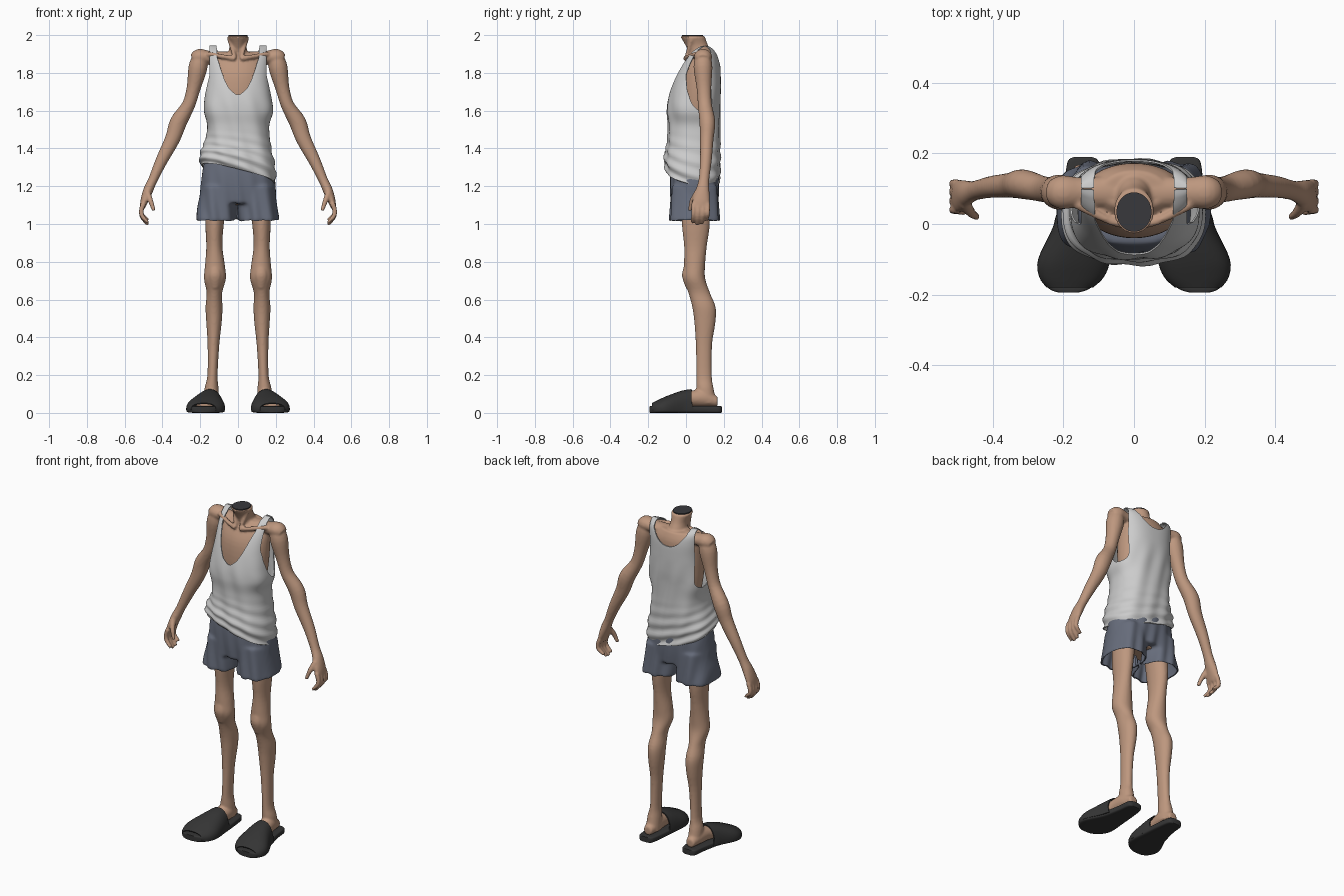
import bpy, bmesh, math
from mathutils import Vector


def material(name, rgb):
    m = bpy.data.materials.new(name)
    m.diffuse_color = (*rgb, 1)
    return m


SKIN = material("skin", (0.51, 0.31, 0.21))
WHITE = material("shirt_white", (0.60, 0.60, 0.60))
BLUE = material("shorts_grey_blue", (0.135, 0.152, 0.20))
BLACK = material("slipper_black", (0.035, 0.035, 0.035))
DARK = material("neck_dark", (0.04, 0.04, 0.045))


def spline(pts, k):
    """Catmull-Rom interpolation of station tuples."""
    out = []
    for i in range(len(pts) - 1):
        p0, p1, p2 = pts[max(i - 1, 0)], pts[i], pts[i + 1]
        p3 = pts[min(i + 2, len(pts) - 1)]
        for j in range(k):
            t = j / k
            out.append([0.5 * (2 * b + (c - a) * t + (2 * a - 5 * b + 4 * c - d) * t * t
                               + (3 * b - a - 3 * c + d) * t ** 3)
                        for a, b, c, d in zip(p0, p1, p2, p3)])
    return out + [list(pts[-1])]


def loft(bm, stations, axis=None, n=24, e=2.0, k=4, caps=True, side=1):
    """Skin superellipse rings (x, y, z, a, b) along a path."""
    st = spline(stations, k)
    rings = []
    for i, s in enumerate(st):
        c = Vector(s[:3])
        t = axis or (Vector(st[min(i + 1, len(st) - 1)][:3]) - Vector(st[max(i - 1, 0)][:3]))
        t = Vector(t).normalized()
        ref = Vector((0, 1, 0)) if abs(t.y) < 0.8 else Vector((0, 0, 1))
        A = ref.cross(t).normalized()
        B = t.cross(A)
        ring = []
        for j in range(n):
            w = 2 * math.pi * j / n
            u, v = math.cos(w), math.sin(w)
            p = c + A * (s[3] * math.copysign(abs(u) ** (2 / e), u)) \
                  + B * (s[4] * math.copysign(abs(v) ** (2 / e), v))
            p.x *= side
            ring.append(bm.verts.new(p))
        rings.append(ring)
    for r, q in zip(rings, rings[1:]):
        for j in range(n):
            bm.faces.new((r[j], r[(j + 1) % n], q[(j + 1) % n], q[j]))
    if caps:
        bm.faces.new(rings[0][::-1])
        bm.faces.new(rings[-1])


def finish(bm, name, mat, mods=()):
    bmesh.ops.recalc_face_normals(bm, faces=bm.faces)
    me = bpy.data.meshes.new(name)
    bm.to_mesh(me)
    bm.free()
    ob = bpy.data.objects.new(name, me)
    bpy.context.collection.objects.link(ob)
    me.materials.append(mat)
    bpy.ops.object.select_all(action='DESELECT')
    bpy.context.view_layer.objects.active = ob
    ob.select_set(True)
    for kind, props in mods:
        m = ob.modifiers.new(kind.lower(), kind)
        for key, val in props.items():
            setattr(m, key, val)
        bpy.ops.object.modifier_apply(modifier=m.name)
    bpy.ops.object.shade_smooth_by_angle(angle=math.radians(50))
    return ob


def fuse(size, passes):
    return [('REMESH', dict(mode='VOXEL', voxel_size=size)),
            ('SMOOTH', dict(factor=0.5, iterations=passes))]


Z, Y = (0, 0, 1), (0, 1, 0)

# Body: torso and neck
bm = bmesh.new()
loft(bm, [(0, .05, 1.10, .14, .08), (0, .06, 1.3, .135, .085), (0, .06, 1.5, .13, .08),
          (0, .06, 1.65, .148, .10), (0, .07, 1.78, .152, .102), (0, .085, 1.86, .14, .085),
          (0, .095, 1.91, .09, .055)], Z, 40)
loft(bm, [(0, .095, 1.84, .065, .07), (0, .075, 1.91, .05, .062),
          (0, .055, 1.95, .046, .06), (0, .034, 1.995, .06, .066)], Z)
for s in (1, -1):
    # shoulder bar and collarbone
    loft(bm, [(.02, .09, 1.875, .035, .05), (.09, .09, 1.88, .034, .045),
              (.15, .09, 1.882, .034, .042), (.205, .09, 1.885, .042, .048),
              (.235, .09, 1.87, .03, .035)], side=s)
    loft(bm, [(.015, -.002, 1.875, .014, .014), (.07, .01, 1.885, .012, .012),
              (.16, .055, 1.9, .014, .014)], side=s, n=12)
    # neck cord
    loft(bm, [(.015, 0, 1.875, .01, .01), (.045, .03, 1.98, .013, .013)], side=s, n=12)
    # arm, wrist and palm
    loft(bm, [(.2, .09, 1.895, .036, .04), (.212, .09, 1.83, .05, .05),
              (.235, .095, 1.72, .037, .039), (.262, .10, 1.63, .035, .037),
              (.315, .113, 1.54, .045, .042), (.347, .11, 1.45, .04, .036),
              (.405, .105, 1.335, .032, .031), (.45, .095, 1.235, .025, .028),
              (.475, .088, 1.18, .026, .036), (.495, .08, 1.125, .021, .046),
              (.505, .077, 1.09, .015, .042)], side=s)
    # fingers and thumb
    for i in range(4):
        y, d = .04 + .025 * i, (.012, 0, .006, .025)[i]
        loft(bm, [(.5, y, 1.11, .014, .013), (.513, y, 1.065, .013, .012),
                  (.503, y - .002, 1.03 + d / 2, .012, .012),
                  (.475, y - .006, .995 + d, .009, .009)], side=s, n=12)
    loft(bm, [(.48, .06, 1.165, .018, .018), (.462, .032, 1.12, .014, .014),
              (.445, .02, 1.07, .01, .01)], side=s, n=12)
    # leg
    loft(bm, [(.112, .05, 1.16, .062, .075), (.124, .052, 1.0, .049, .074),
              (.125, .05, .88, .043, .06), (.122, .045, .78, .053, .056),
              (.122, .045, .71, .058, .057), (.125, .07, .635, .041, .057),
              (.127, .095, .56, .045, .062), (.127, .1, .48, .041, .056),
              (.13, .095, .36, .031, .043), (.135, .095, .2, .027, .041),
              (.14, .1, .13, .037, .046), (.14, .11, .05, .04, .052)], Z, side=s)
    # kneecap and foot
    loft(bm, [(.122, .01, .78, .025, .02), (.122, .003, .725, .034, .024),
              (.122, .02, .66, .022, .02)], Z, side=s)
    loft(bm, [(.142, .168, .06, .026, .026), (.142, .1, .078, .043, .046),
              (.15, .03, .075, .046, .042), (.165, -.05, .058, .058, .028),
              (.176, -.14, .048, .06, .017)], Y, side=s)
finish(bm, "body", SKIN, fuse(.0065, 4))

# Neck opening
bm = bmesh.new()
loft(bm, [(0, .034, 1.994, .05, .056), (0, .034, 2.0, .05, .056)], Z, k=1)
finish(bm, "neck_opening", DARK)

# Shorts: waist and two wide legs, fused then opened at the hems
bm = bmesh.new()
loft(bm, [(0, .045, 1.42, .15, .105), (0, .045, 1.3, .185, .125), (0, .045, 1.2, .2, .128),
          (0, .045, 1.11, .203, .122)], Z, 48, 2.4)
for s in (1, -1):
    loft(bm, [(.1, .045, 1.2, .095, .122), (.107, .045, 1.1, .102, .127),
              (.115, .045, 1.015, .108, .132)], Z, 40, 2.4, side=s)
shorts = finish(bm, "shorts", BLUE, fuse(.009, 4))
bm = bmesh.new()
bm.from_mesh(shorts.data)
bpy.data.objects.remove(shorts)
bmesh.ops.delete(bm, geom=[f for f in bm.faces if f.calc_center_median().z < 1.05
                           and f.normal.z < -.6], context='FACES')
bm.normal_update()
for v in bm.verts:
    w = max(0, min(1, (1.36 - v.co.z) / .3))
    v.co += v.normal * .005 * w * math.sin(v.co.x * 85 + v.co.z * 12)
    v.co.z += .09 * abs(v.co.x) * max(0, 1.12 - v.co.z)
finish(bm, "shorts", BLUE, [('SOLIDIFY', dict(thickness=.006, offset=-1))])

# Tank top: closed loft with neck and arm openings removed
bm = bmesh.new()
loft(bm, [(0, .035, 1.26, .2, .14), (0, .033, 1.33, .2, .147), (0, .04, 1.42, .178, .14),
          (0, .042, 1.52, .166, .137), (0, .04, 1.6, .183, .14), (0, .047, 1.68, .176, .137),
          (0, .062, 1.78, .166, .122), (0, .08, 1.86, .166, .1), (0, .093, 1.91, .166, .073),
          (0, .1, 1.937, .162, .035), (0, .1, 1.945, .16, .003)], Z, 144, 2.5, 8, False)


def opening(p):
    x, y, z = abs(p.x), p.y, p.z
    low, rise = (1.685, .2) if y < .09 else (1.83, .09)
    neck = z > low and x < .112 * min(1, (z - low) / rise) ** .5
    arm = x > .15 and ((y - .09) / .09) ** 2 + ((z - 1.785) / .19) ** 2 < 1
    return neck or arm or (z > 1.88 and x > .155)


bmesh.ops.delete(bm, geom=[f for f in bm.faces if opening(f.calc_center_median())],
                 context='FACES')
# even out the cut edges
for _ in range(5):
    new = {}
    for v in bm.verts:
        near = [e.other_vert(v).co for e in v.link_edges if e.is_boundary]
        if len(near) == 2:
            new[v] = v.co * .5 + (near[0] + near[1]) * .25
    for v, co in new.items():
        v.co = co
# slanted hem and cloth folds
for v in bm.verts:
    x, y, z = v.co
    w = max(0, min(1, (1.5 - z) / .24))
    out = Vector((x, y - .04, 0)).normalized()
    v.co += out * (.007 * w * math.sin(z * 105 + x * 14 + y * 9)
                   + .003 * math.sin(x * 60 + z * 14) * max(0, min(1, (1.75 - z) * 8)))
    v.co.z += w * (-.25 * x - .22 * (y - .035))
finish(bm, "tank_top", WHITE, [('SOLIDIFY', dict(thickness=.005, offset=-1))])

# Slippers: flat sole and arched open-ended upper
for s, tag in ((1, "right"), (-1, "left")):
    bm = bmesh.new()
    loft(bm, [(.145, .19, .018, .025, .016), (.144, .175, .018, .045, .018),
              (.143, .1, .018, .056, .018), (.15, 0, .018, .072, .018),
              (.17, -.1, .018, .1, .018), (.178, -.155, .018, .088, .018),
              (.184, -.185, .018, .055, .018), (.186, -.194, .018, .03, .016)],
         Y, 32, 5, side=s)
    finish(bm, tag + "_slipper_sole", BLACK)
    bm = bmesh.new()
    loft(bm, [(.149, .03, .02, .066, .106), (.155, -.02, .02, .08, .098),
              (.17, -.1, .02, .102, .07), (.177, -.15, .02, .092, .047),
              (.182, -.18, .02, .066, .032)], Y, 40, 2.3, caps=False, side=s)
    for v in bm.verts:
        v.co.z = max(v.co.z, .012)
        v.co.y += .25 * max(0, .06 - v.co.z) * (v.co.y > 0)
    finish(bm, tag + "_slipper_upper", BLACK, [('SOLIDIFY', dict(thickness=.006, offset=-1))])
